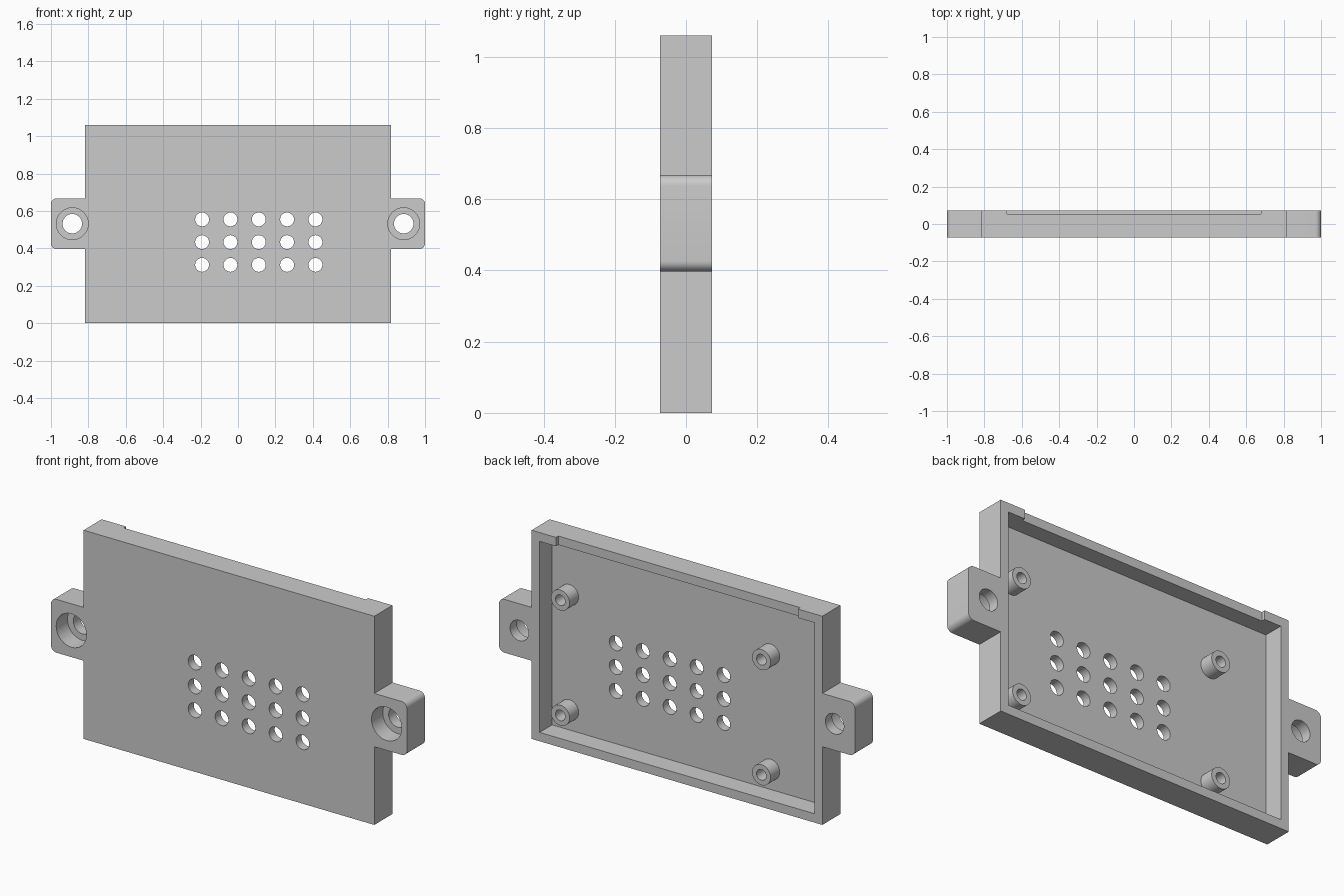
import bpy
import math
from mathutils import Vector

if "Cube" in bpy.data.objects:
    bpy.data.objects.remove(bpy.data.objects["Cube"])

W, H, D = 0.817, 1.06, 0.0725      # half width, height, half depth
WALL, FLOOR = 0.045, -0.028        # rim thickness, inner floor level
EAR_LOW, EAR_HIGH, EAR_R = 0.397, 0.668, 0.03

grey = bpy.data.materials.new("plain grey")
grey.use_nodes = True
grey.diffuse_color = (0.6, 0.6, 0.6, 1)
grey.node_tree.nodes["Principled BSDF"].inputs["Base Color"].default_value = (0.6, 0.6, 0.6, 1)


def prism(name, outline, y0, y1):
    """Extrude an x-z outline from y0 to y1."""
    n = len(outline)
    verts = [(x, y, z) for y in (y0, y1) for x, z in outline]
    faces = [list(range(n)), list(range(2 * n - 1, n - 1, -1))]
    faces += [(i, i + n, (i + 1) % n + n, (i + 1) % n) for i in range(n)]
    mesh = bpy.data.meshes.new(name)
    mesh.from_pydata(verts, [], faces)
    mesh.materials.append(grey)
    obj = bpy.data.objects.new(name, mesh)
    bpy.context.collection.objects.link(obj)
    return obj


def box(name, x0, x1, z0, z1, y0, y1):
    return prism(name, [(x0, z0), (x1, z0), (x1, z1), (x0, z1)], y0, y1)


def arc(x, z, r, start, sweep, steps):
    angles = [start + sweep * i / steps for i in range(steps + 1)]
    return [(x + r * math.cos(a), z + r * math.sin(a)) for a in angles]


def rod(name, x, z, r, y0, y1):
    return prism(name, arc(x, z, r, 0, math.tau, 48)[:-1], y0, y1)


def activate(obj):
    bpy.ops.object.select_all(action="DESELECT")
    obj.select_set(True)
    bpy.context.view_layer.objects.active = obj


def cut(obj, cutter):
    activate(obj)
    mod = obj.modifiers.new("cut", "BOOLEAN")
    mod.operation = "DIFFERENCE"
    mod.solver = "EXACT"
    mod.object = cutter
    bpy.ops.object.modifier_apply(modifier=mod.name)
    bpy.data.objects.remove(cutter)


def finish(obj):
    activate(obj)
    bpy.ops.object.shade_smooth_by_angle(angle=math.radians(30))


# Case outline with a rounded mounting ear on each side
right = [(W, 0), (W, EAR_LOW)]
right += arc(1 - EAR_R, EAR_LOW + EAR_R, EAR_R, -math.pi / 2, math.pi / 2, 8)
right += arc(1 - EAR_R, EAR_HIGH - EAR_R, EAR_R, 0, math.pi / 2, 8)
right += [(W, EAR_HIGH), (W, H)]
outline = right + [(-x, z) for x, z in reversed(right)]
case = prism("case_shell", outline, -D, D)

# Open tray at the back and the shallow notch in its top rim
cut(case, box("tray_cutter", -W + WALL, W - WALL, WALL, H - WALL, FLOOR, 0.2))
cut(case, box("notch_cutter", -0.68, 0.68, H - 2 * WALL, H + 0.1, 0.054, 0.2))

# Vent grid
for col in range(5):
    for row in range(3):
        cut(case, rod("vent_cutter", -0.192 + 0.1515 * col,
                      0.312 + 0.1215 * row, 0.037, -0.2, 0.2))

# Counterbored screw holes in the ears
for side in (-1, 1):
    cut(case, rod("screw_cutter", side * 0.886, 0.532, 0.052, -0.2, 0.2))
    cut(case, rod("counterbore_cutter", side * 0.886, 0.532, 0.085, -0.2, 0.018))
finish(case)

# Hollow standoffs on the tray floor
for x, xname in ((0.675, "left"), (-0.455, "right")):
    for z, zname in ((0.147, "lower"), (0.732, "upper")):
        post = rod(f"standoff_{zname}_{xname}", x, z, 0.052, FLOOR - 0.01, 0.045)
        cut(post, rod("bore_cutter", x, z, 0.027, FLOOR, 0.2))
        finish(post)
